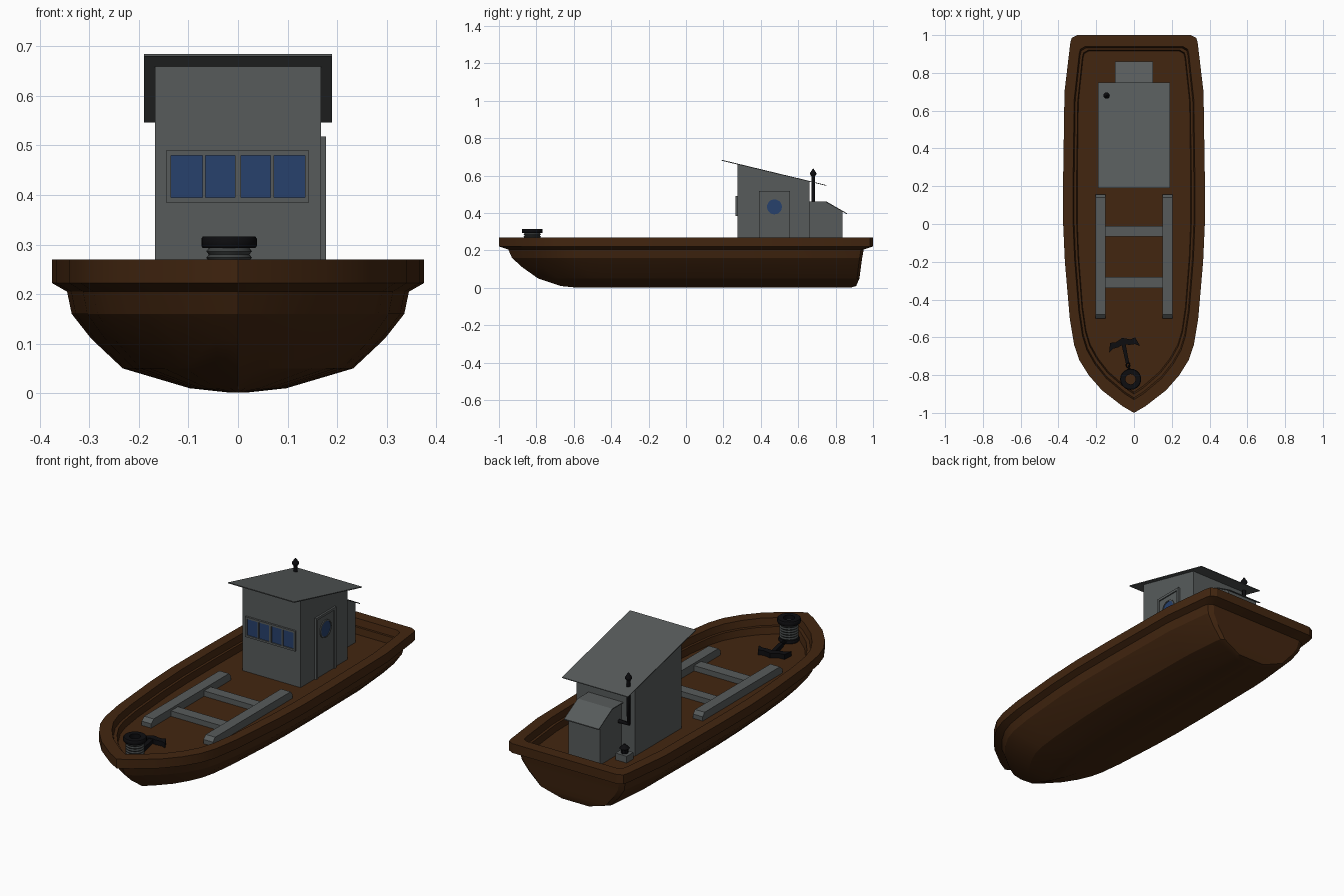
import bpy, bmesh, math
from mathutils import Vector

if "Cube" in bpy.data.objects:
    bpy.data.objects.remove(bpy.data.objects["Cube"], do_unlink=True)


def material(name, r, g, b):
    m = bpy.data.materials.new(name)
    m.use_nodes = True
    m.diffuse_color = (r, g, b, 1)
    bsdf = m.node_tree.nodes["Principled BSDF"]
    bsdf.inputs["Base Color"].default_value = (r, g, b, 1)
    bsdf.inputs["Roughness"].default_value = 0.8
    return m


BROWN = material("brown hull paint", 0.055, 0.019, 0.005)
GREY = material("weathered grey", 0.095, 0.105, 0.105)
BLUE = material("blue glass", 0.02, 0.052, 0.15)
BLACK = material("black iron", 0.004, 0.004, 0.005)
STEEL = material("dark steel", 0.045, 0.05, 0.05)


def finish(bm, name, mat, smooth=None):
    bmesh.ops.recalc_face_normals(bm, faces=bm.faces)
    me = bpy.data.meshes.new(name)
    bm.to_mesh(me)
    bm.free()
    me.materials.append(mat)
    ob = bpy.data.objects.new(name, me)
    bpy.context.collection.objects.link(ob)
    if smooth:
        bpy.ops.object.select_all(action='DESELECT')
        ob.select_set(True)
        bpy.context.view_layer.objects.active = ob
        bpy.ops.object.shade_smooth_by_angle(angle=math.radians(smooth))
    return ob


def loft(name, rings, mat, caps=True, closed=False, smooth=None):
    bm = bmesh.new()
    loops = [[bm.verts.new(p) for p in ring] for ring in rings]
    n = len(loops[0])
    pairs = list(zip(loops, loops[1:])) + ([(loops[-1], loops[0])] if closed else [])
    for a, b in pairs:
        for i in range(n):
            j = (i + 1) % n
            bm.faces.new((a[i], a[j], b[j], b[i]))
    if caps and not closed:
        bm.faces.new(loops[0])
        bm.faces.new(loops[-1])
    return finish(bm, name, mat, smooth)


def box(name, x0, x1, y0, y1, z0, z1, mat):
    return loft(name, [[(x0, y0, z), (x1, y0, z), (x1, y1, z), (x0, y1, z)] for z in (z0, z1)], mat)


def side_prism(name, x0, x1, profile, mat):
    # profile is in (y, z), extruded along x
    return loft(name, [[(x, y, z) for y, z in profile] for x in (x0, x1)], mat)


def flat_prism(name, outline, z0, z1, mat):
    return loft(name, [[(x, y, z) for x, y in outline] for z in (z0, z1)], mat)


def lathe(name, centre, profile, mat, axis='z', sides=20, closed=False, smooth=40):
    c = Vector(centre)
    rings = []
    for r, h in profile:
        ring = []
        for i in range(sides):
            a = math.tau * i / sides
            u, v = r * math.cos(a), r * math.sin(a)
            ring.append(c + Vector((u, v, h) if axis == 'z' else (h, u, v)))
        rings.append(ring)
    return loft(name, rings, mat, closed=closed, smooth=smooth)


def tube(name, points, radius, mat, cyclic=False):
    cu = bpy.data.curves.new(name, 'CURVE')
    cu.dimensions = '3D'
    cu.bevel_depth = radius
    cu.bevel_resolution = 2
    cu.use_fill_caps = True
    sp = cu.splines.new('POLY')
    sp.points.add(len(points) - 1)
    for p, co in zip(sp.points, points):
        p.co = (*co, 1)
    sp.use_cyclic_u = cyclic
    cu.materials.append(mat)
    ob = bpy.data.objects.new(name, cu)
    bpy.context.collection.objects.link(ob)
    return ob


# Hull: one plan outline, scaled and shifted at each level, outside then inside
half = [(0.06, -0.965), (0.17, -0.88), (0.24, -0.8), (0.29, -0.72), (0.317, -0.64), (0.34, -0.5),
        (0.366, -0.2), (0.375, 0), (0.375, 0.25), (0.368, 0.7), (0.337, 0.96), (0.33, 0.985), (0.3, 1)]
outline = [(0, -1)] + half + [(-x, y) for x, y in reversed(half)]
levels = [(0.001, 0.04, -0.58, 0.88), (0.01, 0.26, -0.67, 0.91), (0.05, 0.62, -0.79, 0.927),
          (0.11, 0.79, -0.875, 0.935), (0.16, 0.895, -0.93, 0.942), (0.205, 0.92, -0.95, 0.95),
          (0.222, 1, -1, 1), (0.27, 1, -1, 1), (0.27, 0.86, -0.93, 0.94), (0.235, 0.845, -0.92, 0.932),
          (0.235, 0.81, -0.9, 0.92), (0.2, 0.8, -0.89, 0.915)]
loft("hull", [[(x * s, y0 + (y + 1) / 2 * (y1 - y0), z) for x, y in outline]
              for z, s, y0, y1 in levels], BROWN, smooth=18)

# Cabin with sloping roof
side_prism("cabin", -0.168, 0.168, [(0.275, 0.19), (0.66, 0.19), (0.66, 0.568), (0.275, 0.662)], GREY)
side_prism("cabin_roof", -0.19, 0.19, [(0.19, 0.68), (0.75, 0.546), (0.75, 0.55), (0.19, 0.685)], GREY)

# Engine house behind the cabin
side_prism("engine_house", -0.09, 0.09,
           [(0.655, 0.19), (0.838, 0.19), (0.838, 0.408), (0.75, 0.458), (0.655, 0.458)], GREY)
side_prism("engine_house_roof", -0.1, 0.1,
           [(0.66, 0.458), (0.748, 0.458), (0.86, 0.394), (0.86, 0.399), (0.749, 0.463), (0.66, 0.463)], GREY)

# Front window: frame bars and panes
for z0, z1 in ((0.385, 0.395), (0.48, 0.49)):
    box("window_rail", -0.145, 0.143, 0.265, 0.28, z0, z1, GREY)
panes = [(-0.135, -0.072), (-0.066, -0.006), (0.006, 0.066), (0.073, 0.135)]
edges = [-0.145] + [v for p in panes for v in p] + [0.143]
for x0, x1 in zip(edges[::2], edges[1::2]):
    box("window_post", x0, x1, 0.265, 0.28, 0.395, 0.48, GREY)
for x0, x1 in panes:
    box("window_pane", x0, x1, 0.27, 0.277, 0.395, 0.48, BLUE)

# Side door with a porthole
box("door_panel", 0.16, 0.172, 0.4, 0.545, 0.2, 0.51, GREY)
for y0, y1 in ((0.39, 0.404), (0.541, 0.555)):
    box("door_post", 0.16, 0.178, y0, y1, 0.2, 0.505, GREY)
box("door_lintel", 0.16, 0.178, 0.39, 0.555, 0.505, 0.518, GREY)
lathe("porthole_rim", (0.17, 0.473, 0.433), [(0.04, 0), (0.046, 0), (0.046, 0.007), (0.04, 0.007)],
      GREY, axis='x', closed=True)
lathe("porthole_glass", (0.17, 0.473, 0.433), [(0.041, 0), (0.041, 0.004)], BLUE, axis='x')

# Exhaust pipe with elbow and pointed cap
tube("exhaust_pipe", [(-0.08, 0.68, 0.37), (-0.145, 0.68, 0.37), (-0.145, 0.68, 0.61)], 0.01, BLACK)
lathe("exhaust_cap", (-0.145, 0.68, 0), [(0.009, 0.595), (0.017, 0.608), (0.017, 0.614), (0.002, 0.637)],
      BLACK, sides=12)

# Small pump box beside the engine house
box("pump_box", -0.18, -0.115, 0.69, 0.745, 0.19, 0.235, GREY)
lathe("pump_cap", (-0.148, 0.717, 0), [(0.018, 0.235), (0.018, 0.255), (0.026, 0.26), (0.005, 0.28)],
      BLACK, sides=8)

# Deck beams with sloping ends, joined by cross beams
for s in (-1, 1):
    side_prism("deck_beam", s * 0.15, s * 0.205,
               [(-0.5, 0.195), (0.155, 0.195), (0.155, 0.222), (0.14, 0.24), (-0.48, 0.24), (-0.5, 0.222)], GREY)
for y0, y1 in ((-0.065, -0.01), (-0.338, -0.28)):
    box("cross_beam", -0.15, 0.15, y0, y1, 0.195, 0.228, GREY)

# Capstan: open ribbed drum with a wide rim
CX, CY = -0.018, -0.822
ribs = [(0.046 if i % 2 else 0.041, 0.215 + i * 0.0065) for i in range(13)]
lathe("capstan_drum", (CX, CY, 0), ribs + [(0.028, 0.293), (0.028, 0.215)], STEEL, closed=True)
for name, z0, z1, r in (("capstan_rim", 0.293, 0.316, 0.056), ("capstan_foot", 0.198, 0.215, 0.05)):
    lathe(name, (CX, CY, 0), [(0.027, z0), (r - 0.003, z0), (r, z0 + 0.004), (r, z1 - 0.004),
                              (r - 0.003, z1), (0.027, z1)], BLACK, closed=True)

# Anchor lying on the deck, chained to the capstan
tilt = math.radians(12)


def place(u, v):
    # anchor frame: u across the arms, v from crown toward ring
    return (-0.06 + u * math.cos(tilt) + v * math.sin(tilt), -0.615 + u * math.sin(tilt) - v * math.cos(tilt))


flat_prism("anchor_shank", [place(*p) for p in ((-0.011, 0), (0.011, 0), (0.009, 0.125), (-0.009, 0.125))],
           0.2, 0.222, BLACK)
for s in (-1, 1):
    arm = [(0, -0.012), (0.04, 0.004), (0.068, 0.0), (0.084, 0.05), (0.06, 0.034), (0.03, 0.032), (0, 0.022)]
    flat_prism("anchor_arm", [place(s * u, v) for u, v in arm], 0.2, 0.225, BLACK)
for i in range(3):
    x, y = place(0, 0.135 + 0.016 * i)
    link = []
    for k in range(10):
        a = math.tau * k / 10
        wide, tall = (0.009, 0) if i % 2 == 0 else (0, 0.007)
        link.append((x + wide * math.cos(a), y + 0.013 * math.sin(a), 0.212 + tall * math.cos(a)))
    tube("chain_link", link, 0.0035, BLACK, cyclic=True)
